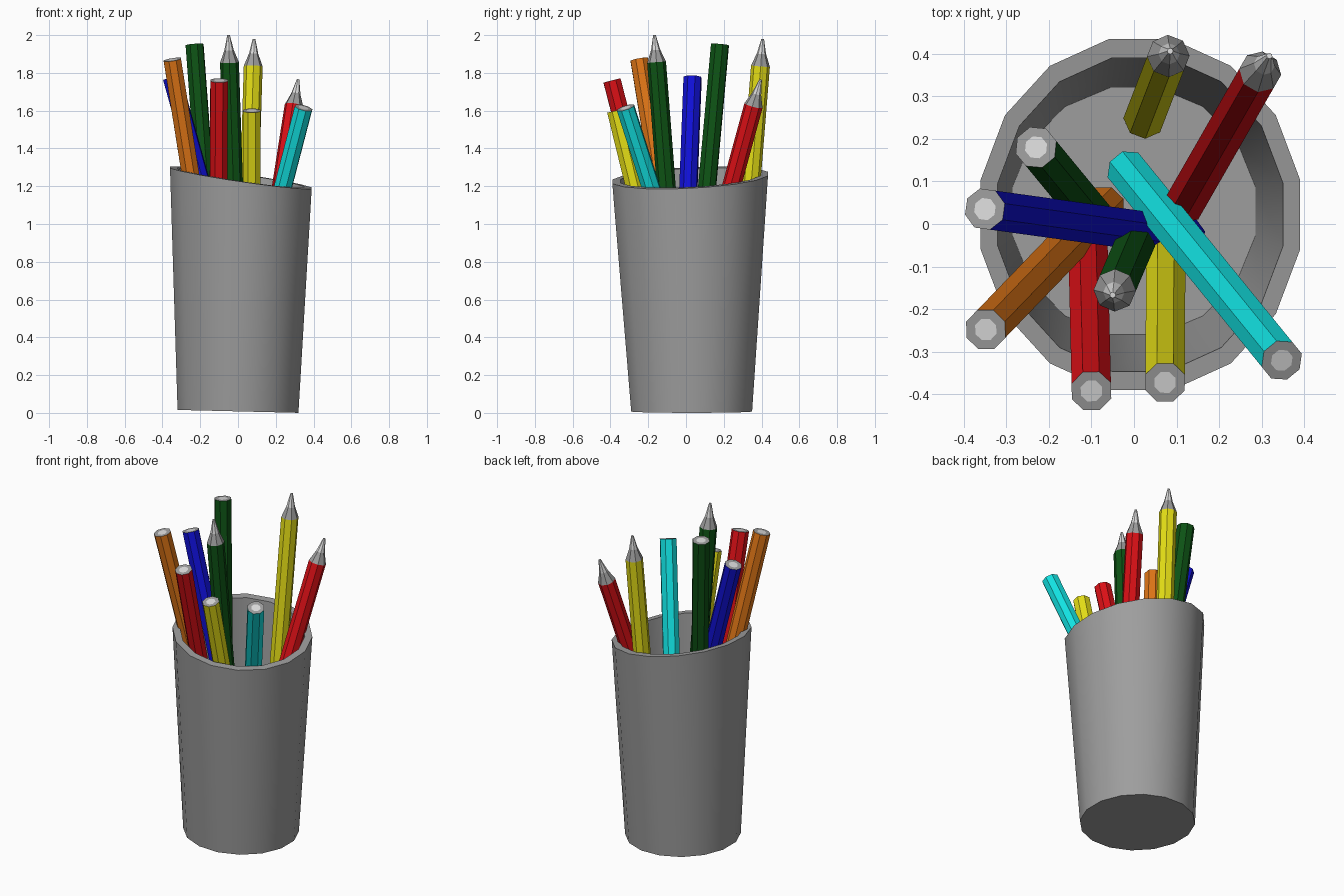
import bpy, bmesh, math
from mathutils import Vector

cube = bpy.data.objects.get("Cube")
if cube:
    bpy.data.objects.remove(cube, do_unlink=True)


def material(name, rgb):
    m = bpy.data.materials.new(name)
    m.use_nodes = True
    m.diffuse_color = (*rgb, 1)
    m.node_tree.nodes["Principled BSDF"].inputs["Base Color"].default_value = (*rgb, 1)
    return m


MATS = {
    "grey": material("grey", (0.34, 0.34, 0.34)),
    "lead": material("light grey", (0.72, 0.72, 0.72)),
    "red": material("red", (0.72, 0.005, 0.008)),
    "green": material("dark green", (0.004, 0.085, 0.007)),
    "blue": material("blue", (0.005, 0.005, 0.68)),
    "orange": material("orange", (0.74, 0.18, 0.008)),
    "yellow": material("yellow", (0.78, 0.73, 0.008)),
    "cyan": material("cyan", (0.006, 0.75, 0.75)),
}


def finish(name, bm, mats):
    bmesh.ops.recalc_face_normals(bm, faces=bm.faces)
    mesh = bpy.data.meshes.new(name)
    bm.to_mesh(mesh)
    bm.free()
    for m in mats:
        mesh.materials.append(MATS[m])
    obj = bpy.data.objects.new(name, mesh)
    bpy.context.collection.objects.link(obj)
    return obj


def bridge(bm, a, b, mat=0):
    n = len(a)
    for i in range(n):
        j = (i + 1) % n
        bm.faces.new((a[i], a[j], b[j], b[i])).material_index = mat


def build_cup(sides=16):
    # Rings: centre x, y, z, radius x, y, slope along x and y
    rings = [
        (0, 0.03, 0.008, 0.32, 0.32, -0.024, 0),
        (0.015, 0.022, 1.245, 0.375, 0.412, -0.147, 0.05),
        (0.015, 0.022, 1.245, 0.335, 0.368, -0.147, 0.05),
        (0, 0.03, 0.05, 0.285, 0.29, -0.024, 0),
    ]
    bm = bmesh.new()
    loops = []
    grow = 1 / math.cos(math.pi / sides)
    for cx, cy, cz, rx, ry, sx, sy in rings:
        loop = []
        for i in range(sides):
            a = (i + 0.5) * math.tau / sides
            dx, dy = rx * grow * math.cos(a), ry * grow * math.sin(a)
            loop.append(bm.verts.new((cx + dx, cy + dy, cz + sx * dx + sy * dy)))
        loops.append(loop)
    for a, b in zip(loops, loops[1:]):
        bridge(bm, a, b)
    bm.faces.new(loops[0])
    bm.faces.new(loops[-1])
    cup = finish("cup", bm, ["grey"])
    bpy.context.view_layer.objects.active = cup
    cup.select_set(True)
    bpy.ops.object.shade_smooth_by_angle(angle=math.radians(35))
    cup.select_set(False)


def build_pencil(name, colour, base, top, sharpened=False, radius=0.05, sides=8):
    base, top = Vector(base), Vector(top)
    length = (top - base).length
    turn = (top - base).to_track_quat("Z", "Y")
    # Profile: distance along the shaft, radius, material of the band below
    if sharpened:
        profile = [(0, radius, 0), (length - 0.145, radius, 0),
                   (length - 0.08, 0.025, 1), (length, 0.007, 2)]
    else:
        profile = [(0, radius, 0), (length, radius, 0), (length, 0.027, 1)]
    bm = bmesh.new()
    loops = []
    for h, r, _ in profile:
        loop = []
        for i in range(sides):
            a = (i + 0.5) * math.tau / sides
            p = Vector((r * math.cos(a), r * math.sin(a), h))
            loop.append(bm.verts.new(base + turn @ p))
        loops.append(loop)
    for k in range(1, len(loops)):
        bridge(bm, loops[k - 1], loops[k], profile[k][2])
    bm.faces.new(loops[0])
    bm.faces.new(loops[-1]).material_index = 2
    finish(name, bm, [colour, "grey", "lead"])


build_cup()

# Unsharpened pencils
build_pencil("green_pencil", "green", (-0.09, 0.01, 0.07), (-0.23, 0.18, 1.95))
build_pencil("blue_pencil", "blue", (0.12, -0.03, 0.08), (-0.35, 0.035, 1.775))
build_pencil("orange_pencil", "orange", (-0.07, 0.04, 0.12), (-0.348, -0.248, 1.87))
build_pencil("red_pencil", "red", (-0.11, 0.03, 0.12), (-0.1, -0.392, 1.76))
build_pencil("yellow_pencil", "yellow", (0.075, 0.0, 0.08), (0.073, -0.372, 1.6))
build_pencil("cyan_pencil", "cyan", (-0.015, 0.125, 0.22), (0.347, -0.32, 1.615))

# Sharpened pencils
build_pencil("sharp_green_pencil", "green", (0.0, -0.05, 0.5), (-0.05, -0.167, 2.0), True)
build_pencil("sharp_yellow_pencil", "yellow", (0.025, 0.25, 0.06), (0.085, 0.406, 1.98), True)
build_pencil("sharp_red_pencil", "red", (0.12, 0.05, 0.5), (0.318, 0.395, 1.765), True)
